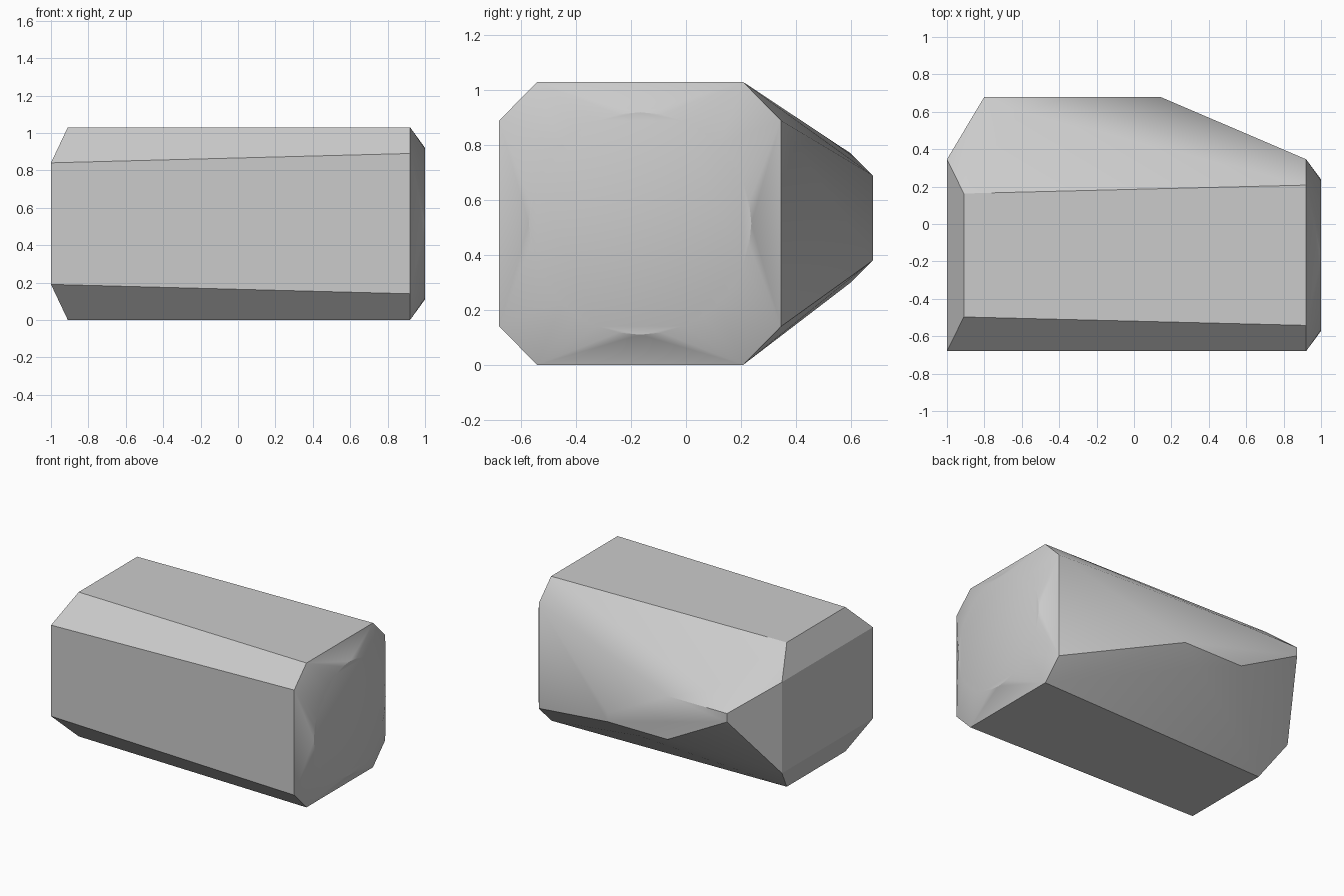
import bpy, bmesh, math
from mathutils import Vector

if "Cube" in bpy.data.objects:
    bpy.data.objects.remove(bpy.data.objects["Cube"], do_unlink=True)

MID_Y, MID_Z = -0.167, 0.515
BACK_X, BACK_Z = -0.33, 0.535


def block(x, y, z):
    """Four corners mirrored about the long axis of the body."""
    return [Vector((x, MID_Y + sy * y, MID_Z + sz * z))
            for sy in (-1, 1) for sz in (-1, 1)]


def twin(dx, y, dz):
    """A point and its half-turn partner about the centre of the back facet."""
    return [Vector((BACK_X + s * dx, y, BACK_Z + s * dz)) for s in (-1, 1)]


# Octagonal end towards +x
points = block(0.92, 0.513, 0.375) + block(0.92, 0.375, 0.515)

# Rounded cap on that end
SEGMENTS = 32
for i in range(SEGMENTS):
    a = math.tau * i / SEGMENTS
    points.append(Vector((1.0, MID_Y + 0.405 * math.cos(a),
                          MID_Z + 0.405 * math.sin(a))))

# Chamfered end towards -x
points += block(-1.0, 0.513, 0.325) + block(-0.91, 0.33, 0.515)

# Skewed six-sided facet on the back, with a softening point above and below
points += twin(0.47, 0.68, -0.155) + twin(0.47, 0.68, -0.095)
points += twin(0.0, 0.68, 0.155) + twin(0.28, 0.60, -0.235)

# Wrap the corners in one closed faceted skin
bm = bmesh.new()
for p in points:
    bm.verts.new(p)
hull = bmesh.ops.convex_hull(bm, input=bm.verts)
loose = [v for v in bm.verts if not v.link_faces]
bmesh.ops.delete(bm, geom=loose, context="VERTS")
bmesh.ops.dissolve_limit(bm, angle_limit=math.radians(1),
                         verts=bm.verts, edges=bm.edges)
bmesh.ops.recalc_face_normals(bm, faces=bm.faces)
mesh = bpy.data.meshes.new("faceted_block")
bm.to_mesh(mesh)
bm.free()

# Plain grey surface
grey = bpy.data.materials.new("light_grey")
grey.use_nodes = True
colour = (0.6, 0.6, 0.6, 1.0)
grey.diffuse_color = colour
grey.node_tree.nodes["Principled BSDF"].inputs["Base Color"].default_value = colour
mesh.materials.append(grey)

body = bpy.data.objects.new("faceted_block", mesh)
bpy.context.collection.objects.link(body)
bpy.ops.object.select_all(action="DESELECT")
body.select_set(True)
bpy.context.view_layer.objects.active = body
bpy.ops.object.shade_smooth_by_angle(angle=math.radians(25))
